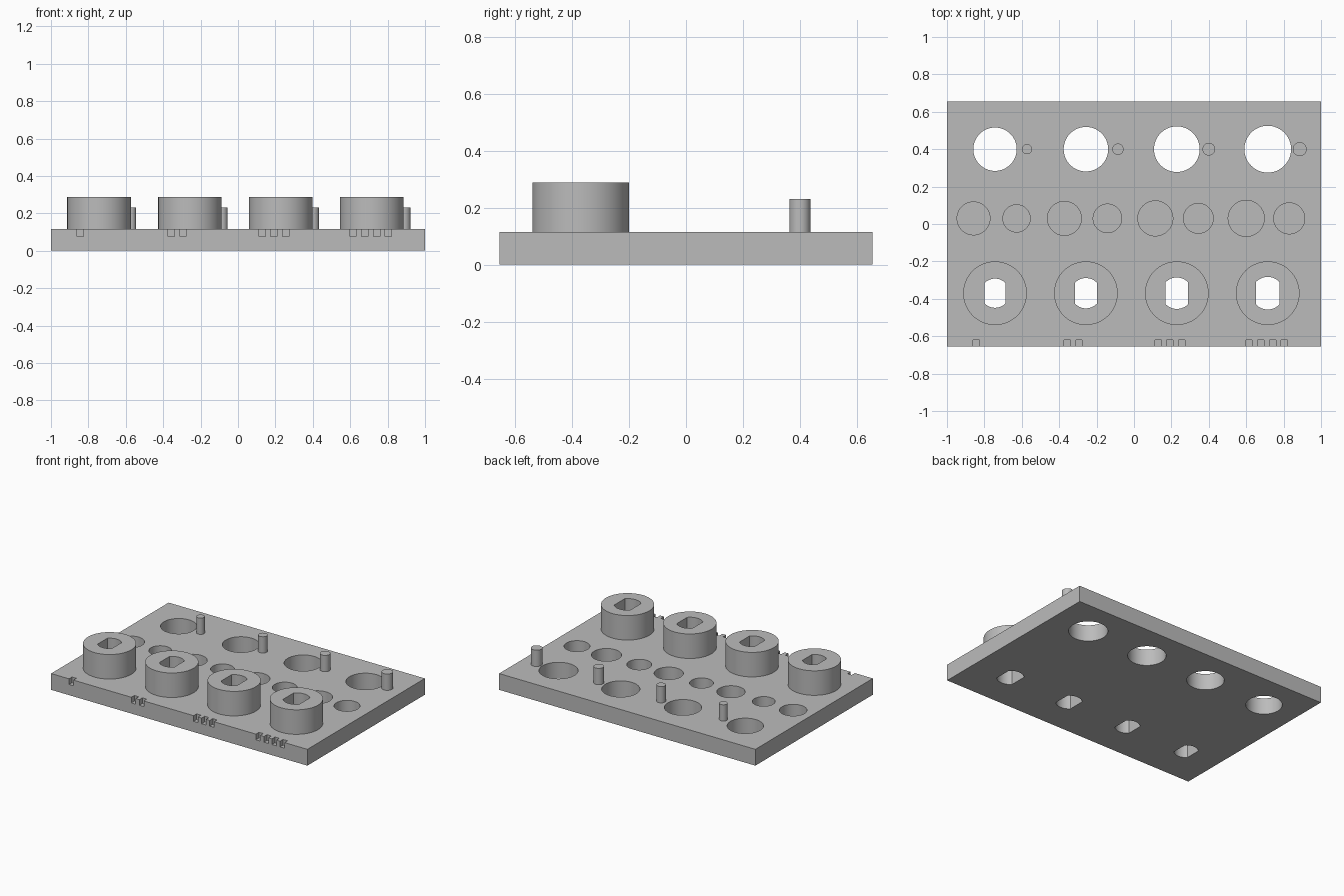
import bpy, bmesh, math
from mathutils import Matrix

if "Cube" in bpy.data.objects:
    bpy.data.objects.remove(bpy.data.objects["Cube"])

grey = bpy.data.materials.new("plain grey")
grey.use_nodes = True
COLOUR = (0.5, 0.5, 0.5, 1)
grey.diffuse_color = COLOUR
grey.node_tree.nodes["Principled BSDF"].inputs["Base Color"].default_value = COLOUR

THICK, BOSS_TOP, PIN_TOP = 0.115, 0.288, 0.23
STATIONS = [-0.743 + 0.486 * i for i in range(4)]
BOSS_Y, PIN_Y, POCKET_Y, FRONT = -0.37, 0.40, 0.03, -0.655


def box(bm, x0, x1, y0, y1, z0, z1):
    place = Matrix.Translation(((x0 + x1) / 2, (y0 + y1) / 2, (z0 + z1) / 2))
    bmesh.ops.create_cube(bm, size=1, matrix=place @ Matrix.Diagonal((x1 - x0, y1 - y0, z1 - z0, 1)))


def cylinder(bm, x, y, r, z0, z1, segments=64):
    bmesh.ops.create_cone(bm, cap_ends=True, segments=segments, radius1=r, radius2=r,
                          depth=z1 - z0, matrix=Matrix.Translation((x, y, (z0 + z1) / 2)))


def flat_sided_slot(bm, x, y, r, half_width, z0, z1):
    """Round bar with two flats facing left and right."""
    start = math.acos(half_width / r)
    arc = [start + (math.pi - 2 * start) * k / 16 for k in range(17)]
    angles = arc + [a + math.pi for a in arc]
    base = bm.faces.new([bm.verts.new((x + r * math.cos(a), y + r * math.sin(a), z0)) for a in angles])
    top = bmesh.ops.extrude_face_region(bm, geom=[base], use_keep_orig=True)
    moved = [v for v in top["geom"] if isinstance(v, bmesh.types.BMVert)]
    bmesh.ops.translate(bm, verts=moved, vec=(0, 0, z1 - z0))


def make(name, bm):
    bmesh.ops.recalc_face_normals(bm, faces=bm.faces)
    mesh = bpy.data.meshes.new(name)
    bm.to_mesh(mesh)
    bm.free()
    mesh.materials.append(grey)
    obj = bpy.data.objects.new(name, mesh)
    bpy.context.collection.objects.link(obj)
    return obj


def activate(obj):
    bpy.ops.object.select_all(action="DESELECT")
    obj.select_set(True)
    bpy.context.view_layer.objects.active = obj


def cut(obj, cutter_bm):
    cutter = make("cutter", cutter_bm)
    cutter.hide_render = True
    mod = obj.modifiers.new("cut", "BOOLEAN")
    mod.operation, mod.solver, mod.object = "DIFFERENCE", "EXACT", cutter
    activate(obj)
    bpy.ops.object.modifier_apply(modifier=mod.name)
    bpy.data.objects.remove(cutter)


def smooth(obj):
    activate(obj)
    bpy.ops.object.shade_smooth_by_angle(angle=math.radians(30))


# Base plate, with its through holes, blind pockets and front edge notches
bm = bmesh.new()
box(bm, -1, 1, FRONT, -FRONT, 0, THICK)
plate = make("base_plate", bm)
holes = bmesh.new()
for i, x in enumerate(STATIONS):
    slot = (x, BOSS_Y, 0.078 + 0.003 * i, 0.056 + 0.0025 * i, -0.1, 0.4)
    cylinder(holes, x, PIN_Y, 0.116 + 0.003 * i, -0.1, 0.2)
    cylinder(holes, x - 0.115, POCKET_Y, 0.088 + 0.0028 * i, 0.02, 0.2)
    cylinder(holes, x + 0.115, POCKET_Y, 0.073 + 0.0033 * i, 0.02, 0.2)
    flat_sided_slot(holes, *slot)
    for n in range(i + 1):
        nx = x - 0.1 + 0.063 * n
        box(holes, nx - 0.017, nx + 0.017, FRONT - 0.05, FRONT + 0.034, 0.075, 0.2)

    # Round boss with a flat-sided bore
    bm = bmesh.new()
    cylinder(bm, x, BOSS_Y, 0.17, THICK, BOSS_TOP, 96)
    boss = make(f"boss_{i + 1}", bm)
    bore = bmesh.new()
    flat_sided_slot(bore, *slot)
    cut(boss, bore)
    smooth(boss)

    # Upright pin beside the large hole
    bm = bmesh.new()
    cylinder(bm, x + 0.171, PIN_Y, 0.027 + 0.0034 * i, THICK, PIN_TOP, 48)
    smooth(make(f"pin_{i + 1}", bm))
cut(plate, holes)
smooth(plate)
